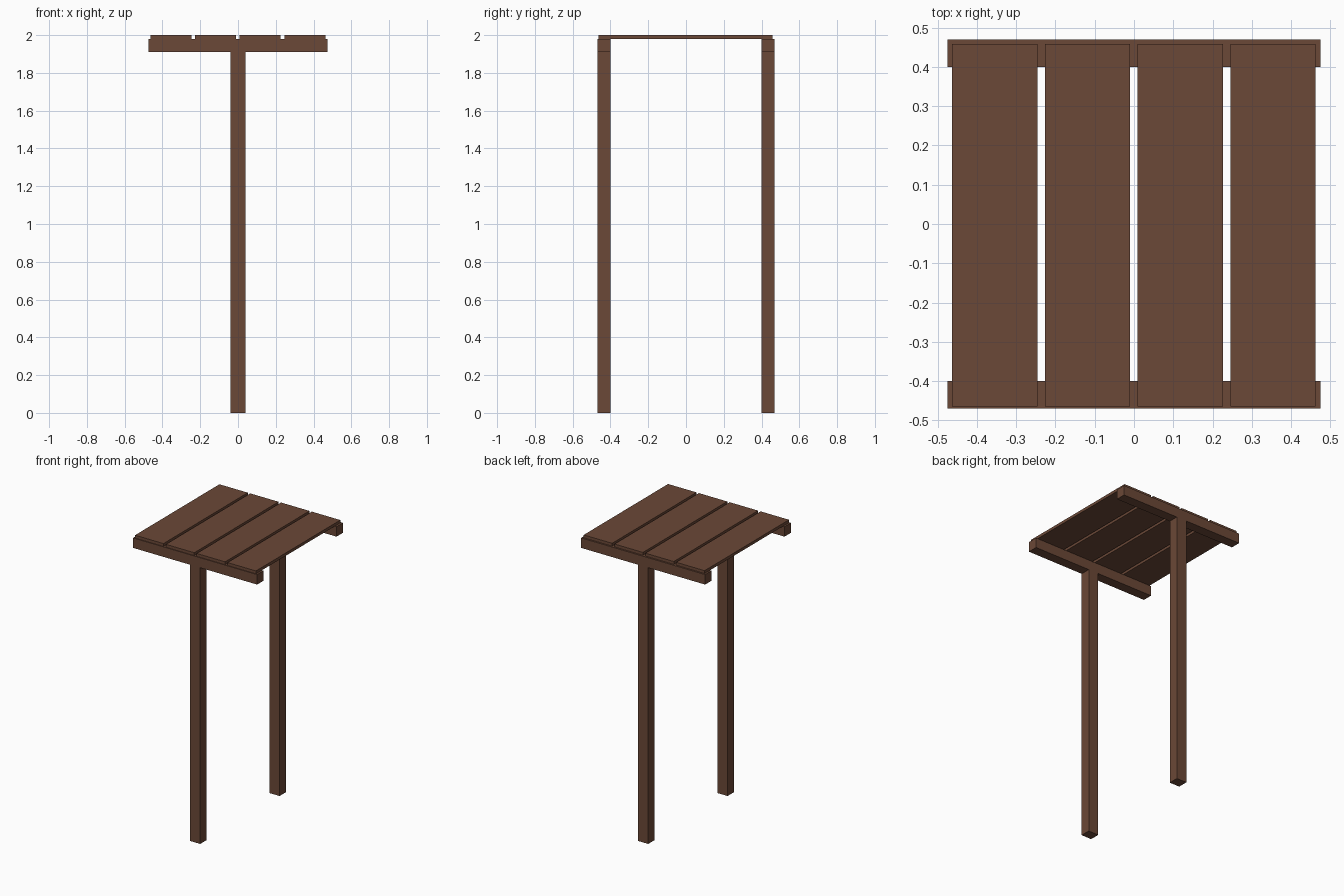
import bpy

if "Cube" in bpy.data.objects:
    bpy.data.objects.remove(bpy.data.objects["Cube"])

wood = bpy.data.materials.new("brown wood")
wood.diffuse_color = (0.147, 0.065, 0.038, 1)
wood.use_nodes = True
wood.node_tree.nodes["Principled BSDF"].inputs["Base Color"].default_value = wood.diffuse_color


def box(name, lo, hi):
    """Axis-aligned box between two corners."""
    bpy.ops.mesh.primitive_cube_add(size=1, location=[(a + b) / 2 for a, b in zip(lo, hi)])
    ob = bpy.context.object
    ob.name = name
    ob.scale = [b - a for a, b in zip(lo, hi)]
    bpy.ops.object.transform_apply(location=False, rotation=False, scale=True)
    ob.data.materials.append(wood)
    return ob


# Post and cross beam at the front and the back
for side, y0, y1 in (("front", -0.469, -0.399), ("back", 0.399, 0.469)):
    box(side + "_post", (-0.039, y0, 0), (0.039, y1, 1.911))
    box(side + "_beam", (-0.475, y0, 1.911), (0.475, y1, 1.98))

# Four top planks with narrow gaps
for i in range(4):
    x = -0.3545 + i * 0.236
    box(f"plank_{i + 1}", (x - 0.1085, -0.464, 1.98), (x + 0.1085, 0.458, 2.0))
